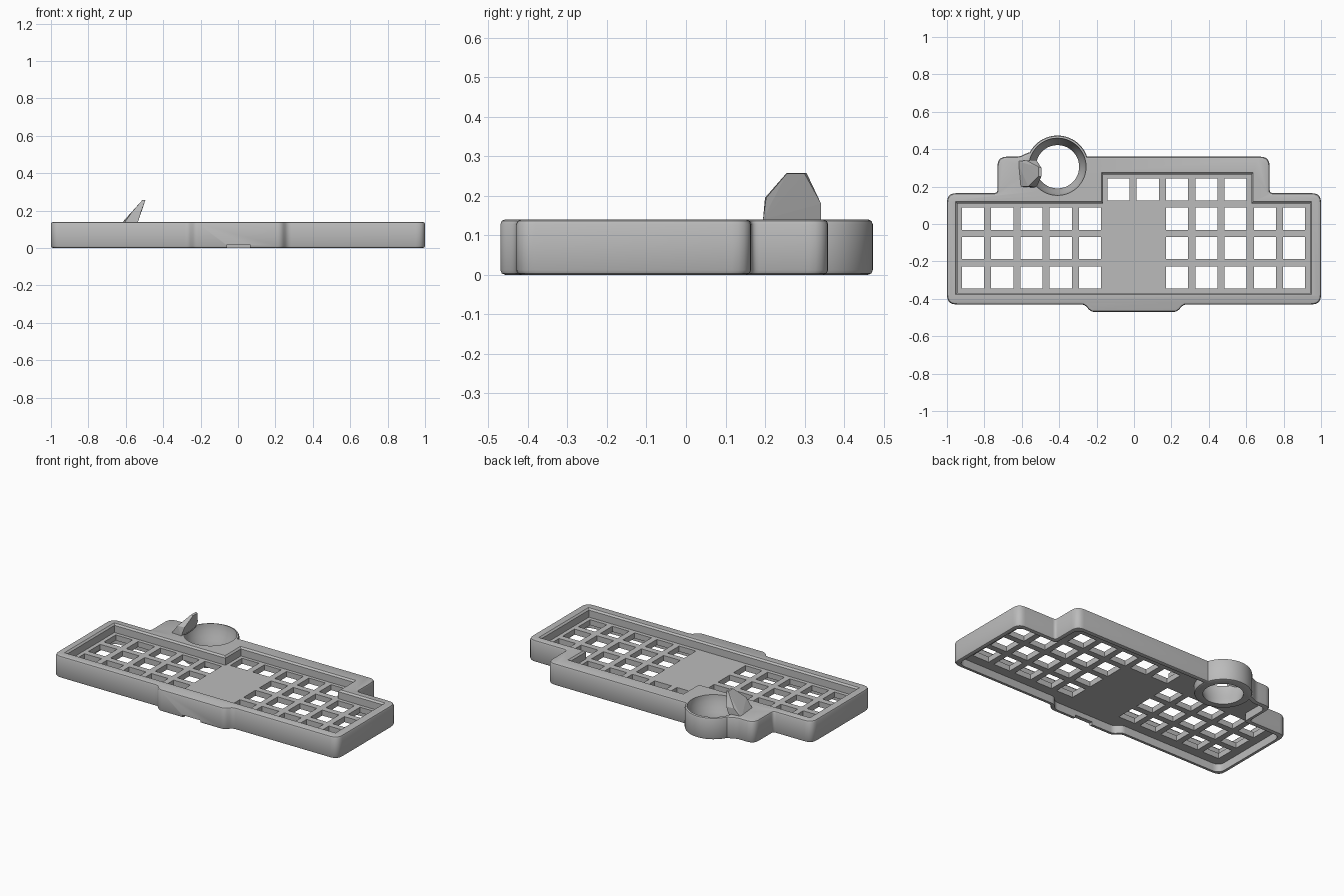
import bpy, bmesh, math
from mathutils import Vector

if "Cube" in bpy.data.objects:
    bpy.data.objects.remove(bpy.data.objects["Cube"])

H = 0.14        # case height
R = 0.012       # rounded edge
FLOOR, PLATE = 0.05, 0.085   # underside and top of the key plate

grey = bpy.data.materials.new("case_grey")
grey.use_nodes = True
colour = (0.5, 0.5, 0.5, 1)
grey.diffuse_color = colour
grey.node_tree.nodes["Principled BSDF"].inputs["Base Color"].default_value = colour


def section(corners, d, steps=5):
    """Offset a counter-clockwise outline by d, then round its corners."""
    pts = [Vector(c[:2]) for c in corners]
    n = len(pts)
    moved = []
    for i, p in enumerate(pts):
        a = (p - pts[i - 1]).normalized()
        b = (pts[(i + 1) % n] - p).normalized()
        na, nb = Vector((a.y, -a.x)), Vector((b.y, -b.x))
        moved.append(p + (na + nb) * d / (1 + na.dot(nb)))
    out = []
    for i, p in enumerate(moved):
        r = corners[i][2] if len(corners[i]) > 2 else 0
        if not r:
            out.append(p)
            continue
        s = p + (moved[i - 1] - p).normalized() * r
        e = p + (moved[(i + 1) % n] - p).normalized() * r
        for k in range(steps + 1):
            t = k / steps
            out.append(s * (1 - t) ** 2 + p * 2 * t * (1 - t) + e * t * t)
    return out


def loft(bm, corners, levels):
    """Closed solid through (height, offset) levels of one outline."""
    rings = [[bm.verts.new((p.x, p.y, z)) for p in section(corners, d)] for z, d in levels]
    for low, high in zip(rings, rings[1:]):
        for i in range(len(low)):
            j = (i + 1) % len(low)
            bm.faces.new((low[i], low[j], high[j], high[i]))
    bm.faces.new(rings[0][::-1])
    bm.faces.new(rings[-1])


def finish(name, bm):
    bmesh.ops.recalc_face_normals(bm, faces=bm.faces[:])
    mesh = bpy.data.meshes.new(name)
    bm.to_mesh(mesh)
    bm.free()
    mesh.materials.append(grey)
    obj = bpy.data.objects.new(name, mesh)
    bpy.context.collection.objects.link(obj)
    return obj


def solid(name, outlines, levels):
    bm = bmesh.new()
    for o in outlines:
        loft(bm, o, levels)
    return finish(name, bm)


def activate(obj):
    bpy.ops.object.select_all(action='DESELECT')
    obj.select_set(True)
    bpy.context.view_layer.objects.active = obj


def combine(target, tool, operation):
    activate(target)
    mod = target.modifiers.new(operation, 'BOOLEAN')
    mod.operation, mod.solver, mod.object = operation, 'EXACT', tool
    bpy.ops.object.modifier_apply(modifier=mod.name)
    bpy.data.objects.remove(tool)


def rect(x0, x1, y0, y1):
    return [(x0, y0), (x1, y0), (x1, y1), (x0, y1)]


def circle(cx, cy, r, n=64):
    return [(cx + r * math.cos(math.tau * i / n), cy + r * math.sin(math.tau * i / n))
            for i in range(n)]


rounded = [(0, -R), (R * .3, -R * .3), (R, 0), (H - R, 0), (H - R * .3, -R * .3), (H, -R)]

# Case body: wide tray, raised back section, front bulge (x, y, corner radius)
outline = [(-1, -.43, .05), (-.265, -.43, .02), (-.23, -.47, .02), (.23, -.47, .02),
           (.265, -.43, .02), (1, -.43, .05), (1, .165, .05), (.725, .165, .02),
           (.725, .36, .05), (-.4, .36, .01), (-.5, .385, .01), (-.56, .385, .02),
           (-.61, .36, .02), (-.73, .36, .05), (-.73, .165, .02), (-1, .165, .05)]
case = solid("keyboard_case", [outline], rounded)

# Hollow underside with a thin lip
combine(case, solid("underside_cutter", [outline], [(-.02, -.025), (FLOOR, -.025)]), 'DIFFERENCE')

# Round socket at the back
cx, cy = -.409, .306
combine(case, solid("socket", [circle(cx, cy, .167)], rounded), 'UNION')
bowl = [(-.02, -.042), (.01, -.038), (.04, -.028), (.07, -.017), (.1, -.008), (.125, -.003), (.17, 0)]
combine(case, solid("bowl_cutter", [circle(cx, cy, .155)], bowl), 'DIFFERENCE')

# Key well with a chamfered rim
well = [(-.945, -.368), (.94, -.368), (.94, .11), (.627, .11),
        (.627, .265), (-.165, .265), (-.165, .11), (-.945, .11)]
combine(case, solid("well_cutter", [well],
                    [(PLATE, 0), (H - .01, 0), (H, .01), (H + .02, .01)]), 'DIFFERENCE')

# Key holes: two blocks of five by three, plus a row of five behind
pitch, half = .1565, .059
keys = [(start + c * pitch, .028 - r * pitch)
        for start in (-.861, .23) for c in range(5) for r in range(3)]
keys += [(.23 + c * pitch, .028 + pitch) for c in range(-2, 3)]
holes = [rect(x - half, x + half, y - half, y + half) for x, y in keys]
combine(case, solid("key_hole_cutter", holes, [(.02, 0), (.12, 0)]), 'DIFFERENCE')

# Cable notch in the front lip
combine(case, solid("notch_cutter", [rect(-.06, .065, -.5, -.42)], [(-.02, 0), (.018, 0)]), 'DIFFERENCE')

# Leaning faceted fin on the socket rim
bm = bmesh.new()
for p in [(-.625, .335, .13), (-.612, .2, .13), (-.57, .2, .1), (-.57, .34, .1),
          (-.535, .195, .14), (-.537, .342, .14),
          (-.565, .2, .195), (-.518, .203, .195), (-.575, .34, .18), (-.522, .342, .18),
          (-.51, .255, .258), (-.51, .305, .258), (-.495, .255, .256), (-.495, .3, .256)]:
    bm.verts.new(p)
hull = bmesh.ops.convex_hull(bm, input=bm.verts[:])
bmesh.ops.delete(bm, geom=list(set(hull["geom_interior"] + hull["geom_unused"])), context='VERTS')
finish("socket_fin", bm)

activate(case)
bpy.ops.object.shade_smooth_by_angle(angle=math.radians(32))
